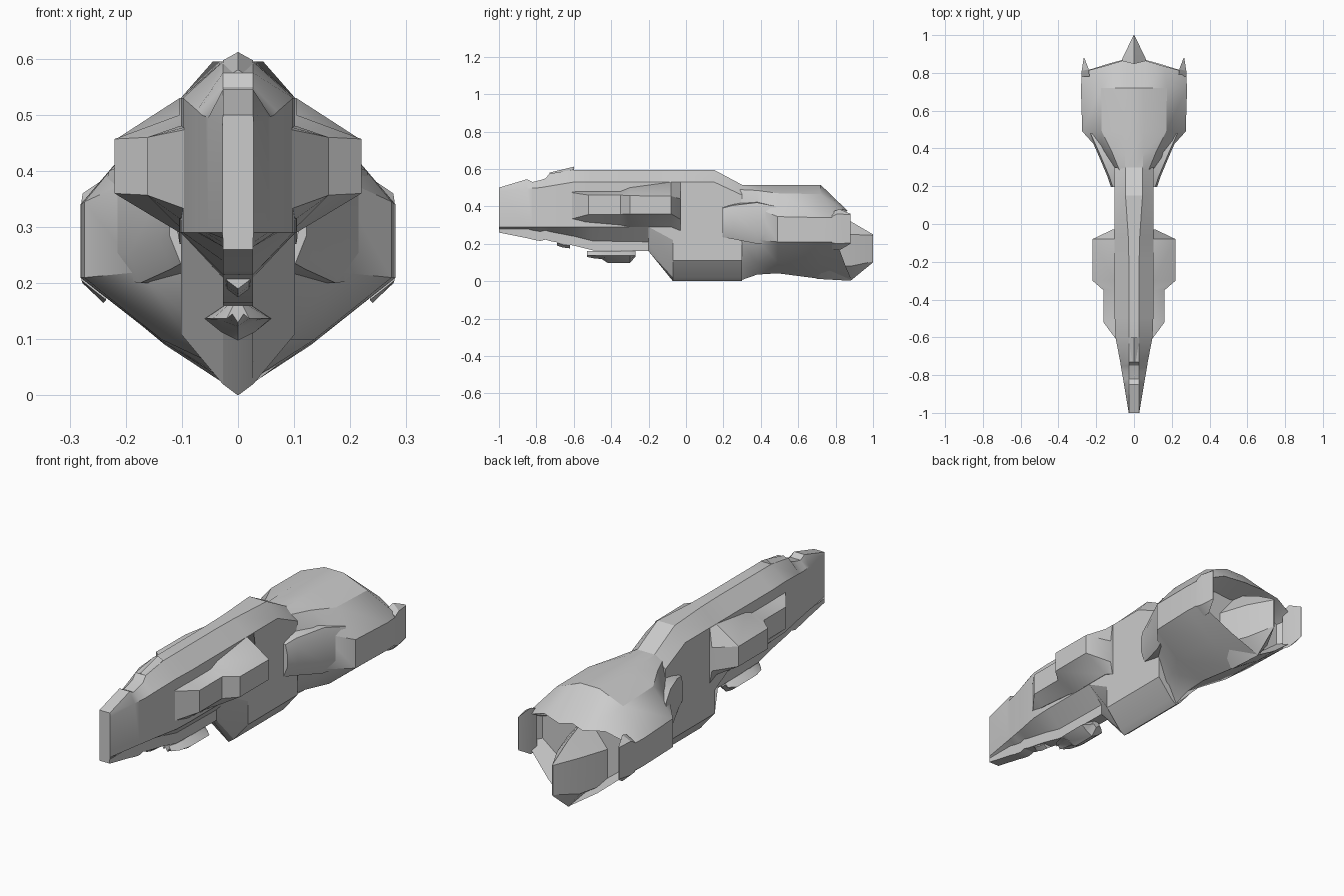
import bpy, bmesh, math


def loft(name, rings, mirror=False):
    """Skin a row of closed rings, cap both ends, shade smooth by angle."""
    bm = bmesh.new()
    rows = [[bm.verts.new(p) for p in r] for r in rings]
    n = len(rows[0])
    for a, b in zip(rows, rows[1:]):
        for i in range(n):
            j = (i + 1) % n
            bm.faces.new((a[i], a[j], b[j], b[i]))
    bm.faces.new(rows[0])
    bm.faces.new(rows[-1])
    bmesh.ops.remove_doubles(bm, verts=bm.verts, dist=0.0005)
    bmesh.ops.recalc_face_normals(bm, faces=bm.faces)
    me = bpy.data.meshes.new(name)
    bm.to_mesh(me)
    bm.free()
    ob = bpy.data.objects.new(name, me)
    bpy.context.collection.objects.link(ob)
    bpy.ops.object.select_all(action='DESELECT')
    ob.select_set(True)
    bpy.context.view_layer.objects.active = ob
    bpy.ops.object.shade_smooth_by_angle(angle=math.radians(28))
    if mirror:
        ob.modifiers.new("mirror", 'MIRROR')
    return ob


def sym(half):
    """Complete a half section (top centre to bottom centre) across x = 0."""
    return half + [(-x, y, z) for x, y, z in reversed(half[1:-1])]


def section(y, *xz):
    return sym([(x, y, z) for x, z in xz])


# Front hull: wedge nose, vertical sides, undercut chine and narrow keel
K = 0.027


def nose(y, w, top, shoulder, chine, keel):
    return section(y, (0, top), (K, top), (w, shoulder), (w, chine),
                   (K, min(chine - .01, keel + .05)), (K, keel), (0, keel))


hull = [nose(*s) for s in (
    (-1.0, .028, .50, .48, .29, .26),
    (-.85, .053, .545, .495, .29, .23),
    (-.82, .058, .53, .497, .29, .222),
    (-.78, .065, .54, .50, .29, .215),
    (-.75, .070, .55, .505, .29, .222),
    (-.73, .073, .575, .508, .29, .215),
    (-.60, .098, .595, .53, .29, .19),
    (-.50, .102, .595, .53, .29, .165),
    (-.20, .102, .595, .53, .29, .16))]
hull += [section(y, (0, t), (xt, t), (.102, s), (.102, .22), (.102, .11), (K, b + .02), (0, b))
         for y, t, xt, s, b in ((-.07, .595, .03, .53, 0), (.15, .595, .045, .53, 0),
                                (.30, .515, .045, .46, 0))]
loft("front_hull", hull)

# Peaked dorsal cap at the front of the spine
loft("spine_cap", [section(y, (0, t), (K, t - .015), (K, .5), (0, .5))
                   for y, t in ((-.73, .58), (-.60, .612))])

# Rear hull: broad hexagonal body with a recessed stern
rear = [section(y, (0, zt), (xt, zt), (.55 * w + .02, zm), (w, zu), (w, zl), (.5 * w, .1), (0, zb))
        for y, w, zt, xt, zm, zu, zl, zb in (
            (.28, .10, .515, .045, .49, .40, .23, 0),
            (.38, .175, .515, .05, .485, .39, .22, .035),
            (.49, .274, .515, .05, .47, .345, .21, .042),
            (.72, .281, .515, .05, .465, .34, .21, .012))]
rim = [(0, .85, .385), (.06, .865, .375), (.16, .835, .385), (.275, .805, .34),
       (.275, .805, .21), (.13, .85, .09), (0, .885, .005)]
rear.append(sym(rim))
rear.append(sym([(x * .85, .74, .22 + (z - .22) * .8) for x, y, z in rim]))
loft("rear_hull", rear)

# Stern keel ending in a vertical blade
loft("tail_keel", [section(.70, (0, .40), (.12, .25), (.12, .09), (0, .012)),
                   section(.88, (0, .32), (.06, .25), (.06, .08), (0, .002)),
                   section(1.0, (0, .25), (.002, .245), (.002, .105), (0, .10))])

# Stern prongs
loft("stern_prongs", [
    [(.235, .78, .37), (.279, .78, .345), (.279, .78, .205), (.235, .78, .17)],
    [(.24, .82, .385), (.277, .81, .36), (.277, .81, .20), (.24, .82, .165)],
    [(.263, .88, .36), (.266, .88, .355), (.266, .88, .205), (.263, .88, .20)]], True)

# Side pods, stepping out twice and tapering back into the hull
pod = []
for y, xo, zt, zb, it, ib in ((-.62, .088, .475, .33, .48, .325),
                              (-.52, .162, .46, .357, .48, .315),
                              (-.35, .162, .46, .357, .48, .30),
                              (-.30, .22, .457, .36, .50, .29),
                              (-.08, .22, .455, .36, .53, .29),
                              (-.03, .115, .44, .33, .53, .27)):
    xi = min(.104, xo)
    pod.append([(.05, y, it), (xi, y, it), (xo, y, zt), (xo, y, zb), (xi, y, ib), (.05, y, ib)])
loft("side_pods", pod, True)

# Intakes where the rear hull flares out
loft("intakes", [[(.07, y, zt + .01), (x - .01, y, zt), (x, y, zt - .04),
                  (x, y, zb + .05), (x - .02, y, zb), (.07, y, zb)]
                 for y, x, zt, zb in ((.195, .122, .39, .235), (.25, .14, .405, .225),
                                      (.38, .195, .42, .2), (.48, .24, .40, .21))], True)

# Small chin block and belly turret under the keel
loft("chin_block", [section(y, (0, .22), (.027, .22), (.02, b + .015), (0, b))
                    for y, b in ((-.69, .19), (-.66, .18), (-.62, .175))])
loft("belly_turret", [section(y, (0, .16), (.42 * w, .16), (w, .137), (.5 * w, b + .015), (0, b))
                      for y, w, b in ((-.53, .02, .13), (-.50, .045, .123), (-.45, .058, .118),
                                      (-.42, .06, .098), (-.30, .06, .098), (-.27, .03, .13))])
